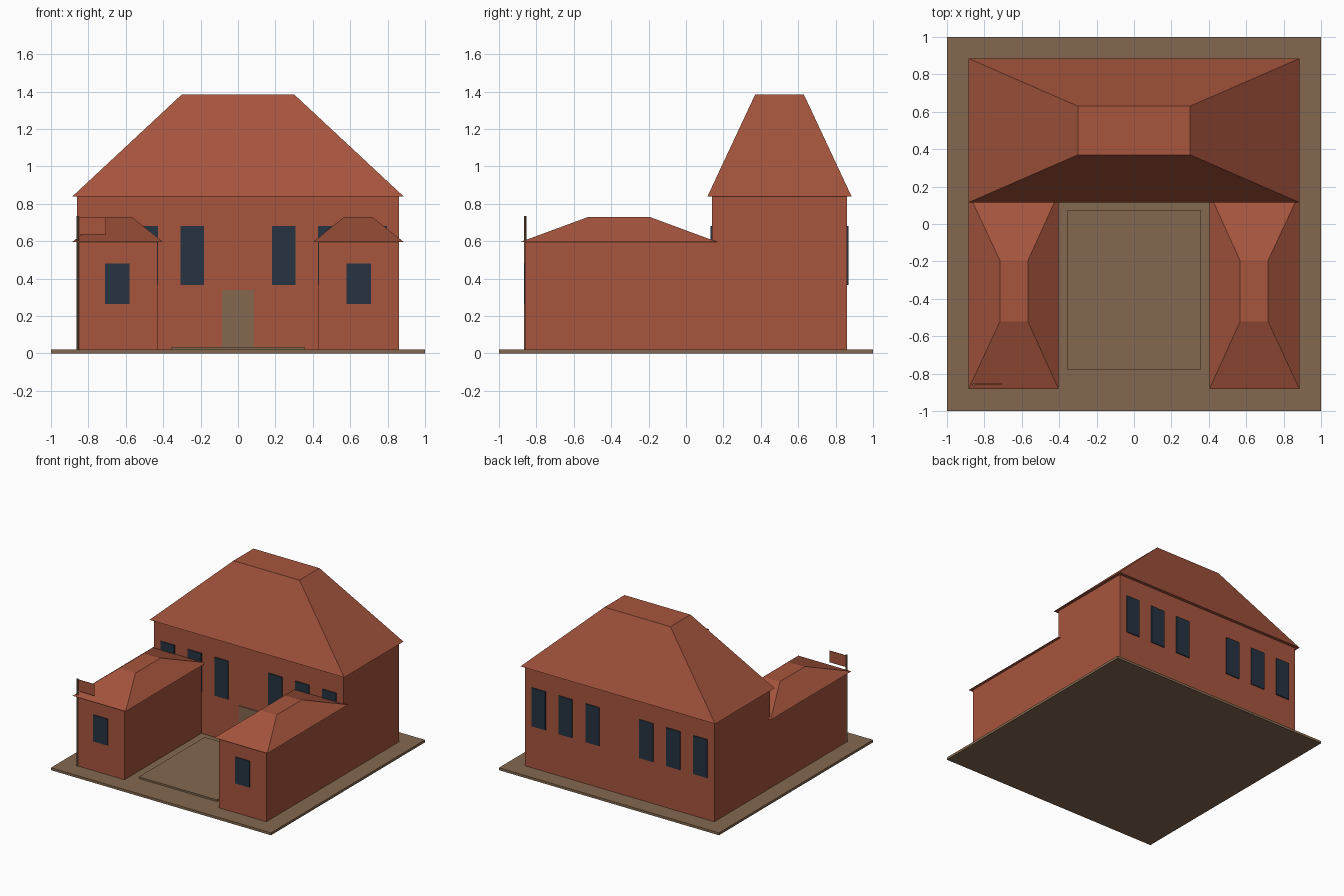
import bpy
import bmesh

cube = bpy.data.objects.get("Cube")
if cube:
    bpy.data.objects.remove(cube, do_unlink=True)


def material(name, rgb):
    mat = bpy.data.materials.new(name)
    mat.use_nodes = True
    mat.diffuse_color = (*rgb, 1)
    mat.node_tree.nodes["Principled BSDF"].inputs["Base Color"].default_value = (*rgb, 1)
    return mat


brick = material("brick_red", (0.38, 0.09, 0.047))
tan = material("earth_tan", (0.23, 0.14, 0.078))
glass = material("dark_glass", (0.019, 0.034, 0.055))


def finish(name, bm, mat):
    bmesh.ops.recalc_face_normals(bm, faces=bm.faces)
    mesh = bpy.data.meshes.new(name)
    bm.to_mesh(mesh)
    bm.free()
    mesh.materials.append(mat)
    obj = bpy.data.objects.new(name, mesh)
    bpy.context.collection.objects.link(obj)
    return obj


def block(name, xs, ys, zs, mat, top_xs=None, top_ys=None):
    """Box from ranges; a smaller top rectangle turns it into a hipped roof."""
    bm = bmesh.new()
    bmesh.ops.create_cube(bm, size=1)
    for v in bm.verts:
        upper = v.co.z > 0
        rx = top_xs if upper and top_xs else xs
        ry = top_ys if upper and top_ys else ys
        v.co = (rx[v.co.x > 0], ry[v.co.y > 0], zs[upper])
    return finish(name, bm, mat)


def mirrored(side, lo, hi):
    return (lo, hi) if side > 0 else (-hi, -lo)


# Ground and courtyard
GROUND = 0.02
block("ground_slab", (-1, 1), (-1, 1), (0, GROUND), tan)
block("courtyard_slab", (-0.355, 0.355), (-0.78, 0.075), (GROUND, 0.034), tan)

# Main hall
block("main_walls", (-0.86, 0.86), (0.14, 0.86), (GROUND, 0.84), brick)
block("main_roof", (-0.885, 0.885), (0.115, 0.885), (0.84, 1.385), brick,
      (-0.3, 0.3), (0.37, 0.63))
block("front_door", (-0.085, 0.085), (0.132, 0.14), (GROUND, 0.34), tan)

# Wings and windows on both sides
for side, label in ((1, "left"), (-1, "right")):
    block(label + "_wing_walls", mirrored(side, 0.43, 0.86), (-0.86, 0.14),
          (GROUND, 0.597), brick)
    block(label + "_wing_roof", mirrored(side, 0.403, 0.885), (-0.883, 0.165),
          (0.597, 0.73), brick, mirrored(side, 0.567, 0.717), (-0.522, -0.195))
    block(label + "_wing_window", mirrored(side, 0.58, 0.71), (-0.867, -0.86),
          (0.263, 0.48), glass)
    for i in range(3):
        c = 0.245 + 0.245 * i
        span = mirrored(side, c - 0.0625, c + 0.0625)
        for face, ys in (("front", (0.132, 0.14)), ("back", (0.86, 0.868))):
            block(f"{label}_{face}_window_{i + 1}", span, ys, (0.365, 0.68), glass)

# Flagpole at the right front corner
bm = bmesh.new()
bmesh.ops.create_cone(bm, cap_ends=True, segments=8, radius1=0.007, radius2=0.007,
                      depth=0.735 - GROUND)
bmesh.ops.translate(bm, verts=bm.verts, vec=(-0.857, -0.86, (0.735 + GROUND) / 2))
finish("flagpole", bm, tan)
block("flag", (-0.853, -0.705), (-0.858, -0.854), (0.635, 0.73), brick)
